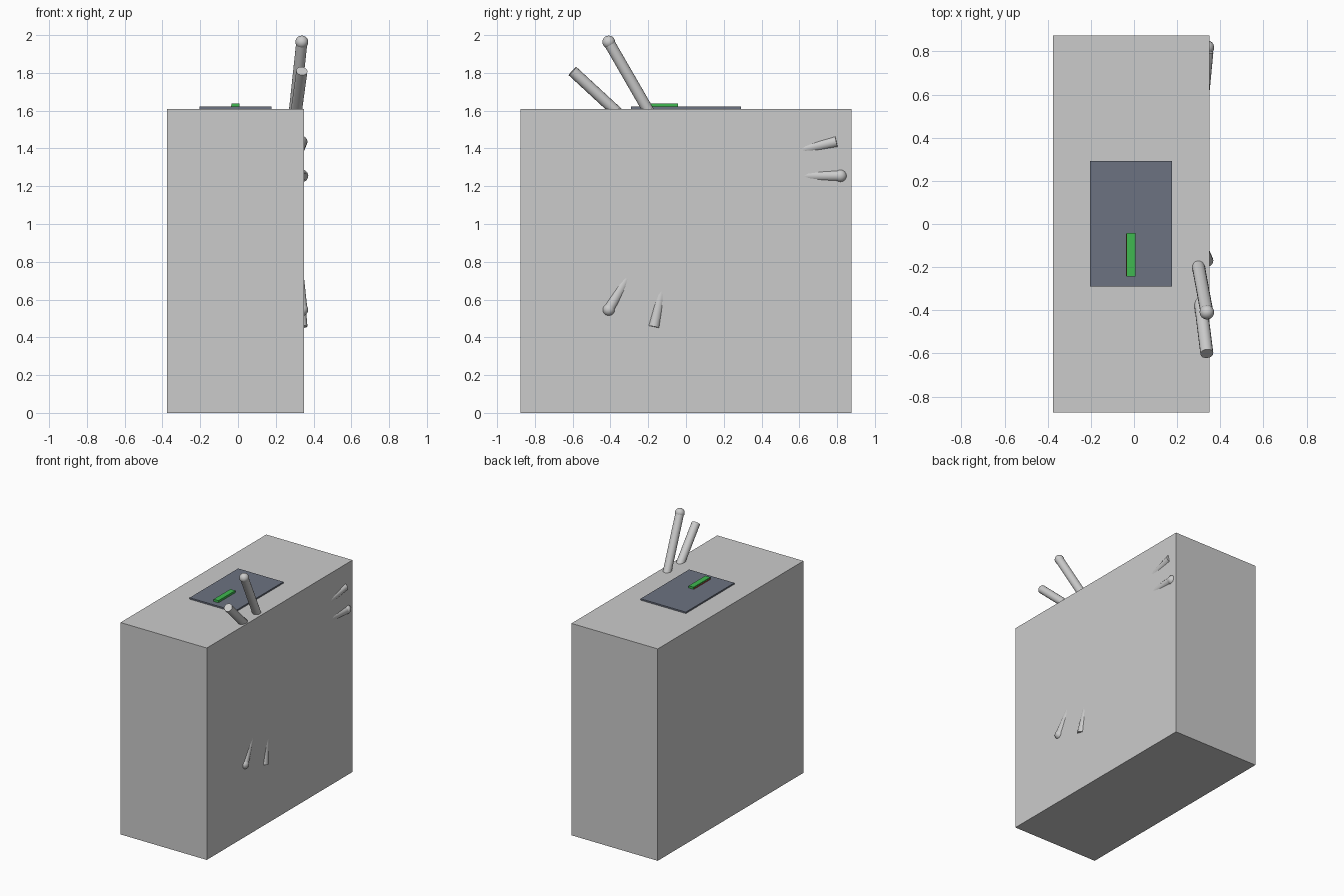
import bpy, math
from mathutils import Vector

if "Cube" in bpy.data.objects:
    bpy.data.objects.remove(bpy.data.objects["Cube"])


def colour(name, rgb):
    m = bpy.data.materials.new(name)
    m.diffuse_color = (*rgb, 1)
    m.use_nodes = True
    m.node_tree.nodes["Principled BSDF"].inputs["Base Color"].default_value = m.diffuse_color
    return m


def box(name, lo, hi, mat=None):
    lo, hi = Vector(lo), Vector(hi)
    bpy.ops.mesh.primitive_cube_add(size=1, location=(lo + hi) / 2)
    o = bpy.context.object
    o.name = name
    o.scale = hi - lo
    bpy.ops.object.transform_apply(location=False, rotation=False, scale=True)
    if mat:
        o.data.materials.append(mat)
    return o


def rod(name, a, b, r):
    a, b = Vector(a), Vector(b)
    d = b - a
    bpy.ops.mesh.primitive_cylinder_add(vertices=16, radius=r, depth=d.length, location=(a + b) / 2)
    o = bpy.context.object
    o.name = name
    o.rotation_euler = d.to_track_quat('Z', 'Y').to_euler()
    bpy.ops.object.shade_smooth_by_angle(angle=math.radians(30))
    return o


slate = colour("slate", (0.15, 0.17, 0.22))
green = colour("green", (0.05, 0.48, 0.08))
red = colour("red", (0.6, 0.05, 0.05))

# Cabinet and the indicator panel on its lid
box("cabinet", (-0.375, -0.875, 0), (0.35, 0.875, 1.61))
box("indicator_panel", (-0.203, -0.29, 1.605), (0.177, 0.292, 1.621), slate)
box("green_light", (-0.034, -0.244, 1.615), (0.007, -0.042, 1.637), green)
box("red_light", (-0.036, -0.24, 1.615), (-0.01, -0.046, 1.628), red)

# Arms fan out from a hub inside the cabinet, leaning out through its right side
HUB_Y, HUB_Z, REACH, R = 0.0, 1.255, 0.818, 0.03
hub = (0.262, HUB_Y, HUB_Z)
rod("arm_hub", (0.2, HUB_Y, HUB_Z), (0.3, HUB_Y, HUB_Z), 0.09)


def tip(deg):
    a = math.radians(deg)
    return Vector((0.338, HUB_Y + REACH * math.cos(a), HUB_Z + REACH * math.sin(a)))


# Three arms with ball ends
for i in range(3):
    p = tip(120 * i)
    rod(f"ball_arm_{i + 1}", hub, p, R)
    bpy.ops.mesh.primitive_uv_sphere_add(segments=16, ring_count=10, radius=0.034, location=p)
    bpy.context.object.name = f"arm_ball_{i + 1}"
    bpy.ops.object.shade_smooth_by_angle(angle=math.radians(30))

# Three arms with plain ends
for i, deg in enumerate((12.8, 137.3, 258)):
    rod(f"plain_arm_{i + 1}", hub, tip(deg), R)
